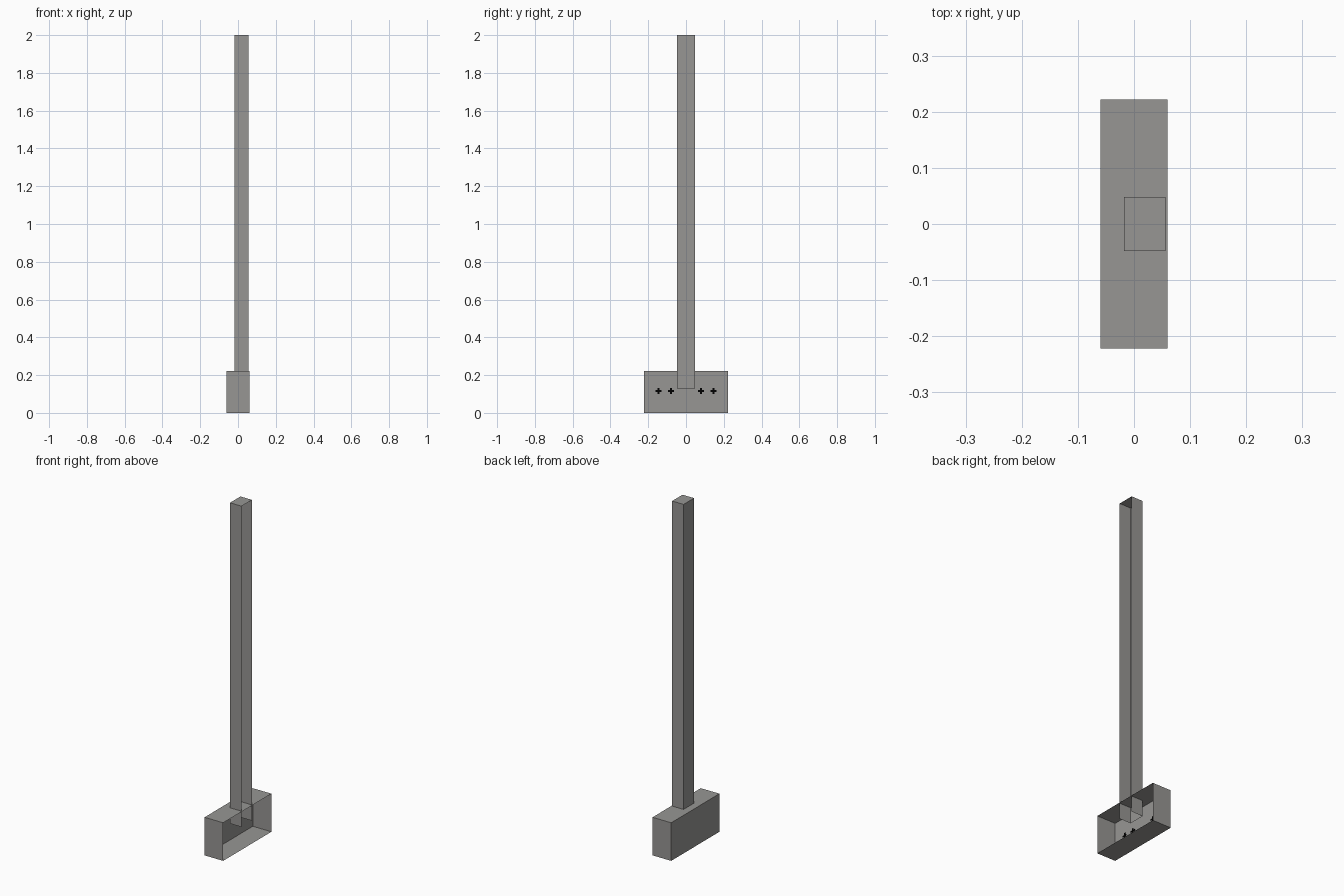
import bpy, bmesh
from mathutils import Vector

if "Cube" in bpy.data.objects:
    bpy.data.objects.remove(bpy.data.objects["Cube"])


def flat_material(name, rgb):
    m = bpy.data.materials.new(name)
    m.diffuse_color = (*rgb, 1)
    m.use_nodes = True
    m.node_tree.nodes["Principled BSDF"].inputs["Base Color"].default_value = m.diffuse_color
    return m


grey = flat_material("warm grey", (0.31, 0.305, 0.295))
black = flat_material("black", (0.0, 0.0, 0.0))


def make_object(name, bm, mat):
    mesh = bpy.data.meshes.new(name)
    bm.to_mesh(mesh)
    bm.free()
    mesh.materials.append(mat)
    ob = bpy.data.objects.new(name, mesh)
    bpy.context.collection.objects.link(ob)
    return ob


def add_box(bm, lo, hi):
    lo, hi = Vector(lo), Vector(hi)
    verts = bmesh.ops.create_cube(bm, size=1)["verts"]
    for v in verts:
        v.co = Vector(hi[i] if v.co[i] > 0 else lo[i] for i in range(3))


def open_box(name, lo, hi, openings):
    """Thin-walled box without the faces that point along the openings."""
    bm = bmesh.new()
    add_box(bm, lo, hi)
    bm.normal_update()
    gone = [f for f in bm.faces
            if any(f.normal.dot(Vector(d)) > 0.9 for d in openings)]
    bmesh.ops.delete(bm, geom=gone, context='FACES')
    return make_object(name, bm, grey)


# Base housing, open on the right side
open_box("base_housing", (-0.06, -0.222, 0), (0.06, 0.222, 0.222), [(1, 0, 0)])

# Tall channel post, open on the right side and at its lower end
open_box("post", (-0.018, -0.048, 0.13), (0.056, 0.048, 2.0),
         [(1, 0, 0), (0, 0, -1)])

# Small cross-shaped fixing slots on the inside of the back wall
bm = bmesh.new()
for y in (-0.145, -0.08, 0.08, 0.145):
    for a, b in ((0.016, 0.005), (0.005, 0.016)):
        add_box(bm, (-0.0595, y - a, 0.115 - b), (-0.0585, y + a, 0.115 + b))
make_object("fixing_slots", bm, black)
